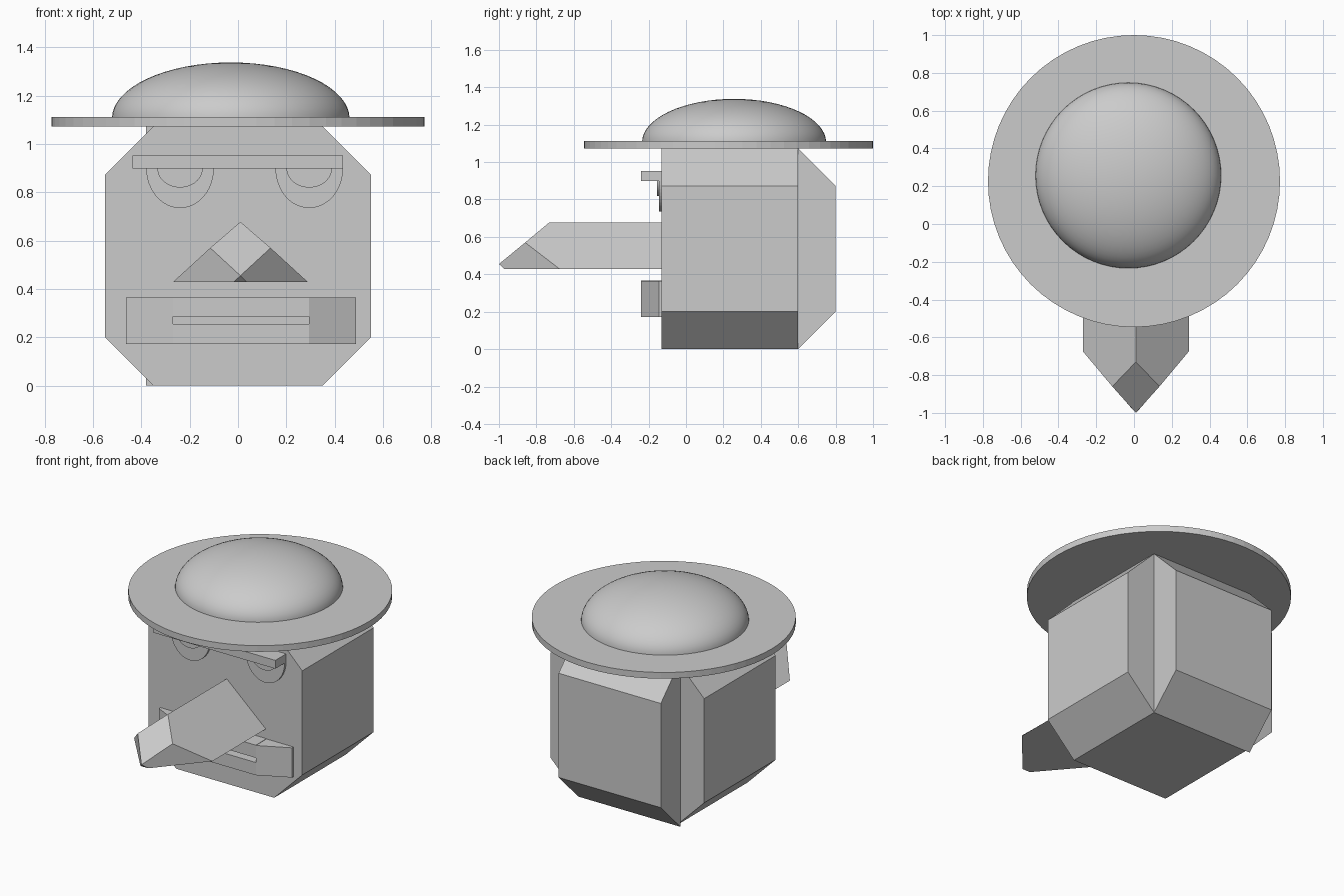
import bpy, bmesh, math

if "Cube" in bpy.data.objects:
    bpy.data.objects.remove(bpy.data.objects["Cube"])


def finish(name, bm):
    bmesh.ops.recalc_face_normals(bm, faces=bm.faces)
    me = bpy.data.meshes.new(name)
    bm.to_mesh(me)
    bm.free()
    ob = bpy.data.objects.new(name, me)
    bpy.context.collection.objects.link(ob)
    return ob


def prism(name, pts, axis, a, b):
    """Extrude a 2D profile along an axis from a to b."""
    place = {'x': lambda p, t: (t, p[0], p[1]),
             'y': lambda p, t: (p[0], t, p[1]),
             'z': lambda p, t: (p[0], p[1], t)}[axis]
    bm = bmesh.new()
    lo = [bm.verts.new(place(p, a)) for p in pts]
    hi = [bm.verts.new(place(p, b)) for p in pts]
    bm.faces.new(lo)
    bm.faces.new(hi)
    for i in range(len(pts)):
        j = (i + 1) % len(pts)
        bm.faces.new((lo[i], lo[j], hi[j], hi[i]))
    return finish(name, bm)


def rect(x0, x1, z0, z1):
    return [(x0, z0), (x1, z0), (x1, z1), (x0, z1)]


FACE = -0.13

# Head: octagonal block, with a separate bevelled slab on the back
prism("head", [(-.35, 0), (.35, 0), (.55, .2), (.55, .873),
               (.35, 1.073), (-.35, 1.073), (-.55, .873), (-.55, .2)], 'y', FACE, .6)
prism("head_back", [(.6, 0), (.8, .2), (.8, .873), (.6, 1.073)], 'x', -.38, .35)

# Hat: brim disc and flattened dome
prism("hat_brim", [(.773 * math.cos(i * math.tau / 64), .227 + .773 * math.sin(i * math.tau / 64))
                   for i in range(64)], 'z', 1.073, 1.113)
bpy.ops.mesh.primitive_uv_sphere_add(segments=64, ring_count=32, radius=1)
dome = bpy.context.object
dome.name = "hat_dome"
bm = bmesh.new()
bm.from_mesh(dome.data)
cut = bmesh.ops.bisect_plane(bm, geom=bm.verts[:] + bm.edges[:] + bm.faces[:],
                             plane_co=(0, 0, .03), plane_no=(0, 0, 1), clear_inner=True)
for v in bm.verts:
    v.co = (v.co.x * .492 - .03, v.co.y * .492 + .257, v.co.z * .232 + 1.106)
bm.to_mesh(dome.data)
bm.free()
bpy.ops.object.shade_smooth_by_angle(angle=math.radians(40))

# Eyes: half-round lids with a smaller half disc on each
for side, cx in (("left", -.24), ("right", .295)):
    for part, rx, rz, y in (("eye", .14, .165, -.145), ("pupil", .094, .08, -.155)):
        arc = [(cx + rx * math.cos(math.pi + i * math.pi / 24),
                .9 + rz * math.sin(math.pi + i * math.pi / 24)) for i in range(25)]
        prism(f"{side}_{part}", arc, 'y', FACE, y)

# Brow bar
prism("brow", rect(-.437, .435, .898, .952), 'y', -.24, FACE)

# Nose: ridged wedge with a faceted tip
nose = bmesh.new()
C = .01
right_half = [(.28, FACE, .428), (.28, -.675, .428), (.125, -.86, .57), (.028, -.97, .428)]
ridge = [(C, FACE, .678), (C, -.73, .678), (C, -1, .455)]
for x, y, z in right_half:
    for s in (-1, 1):
        nose.verts.new((C + s * x, y, z))
for p in ridge:
    nose.verts.new(p)
bmesh.ops.convex_hull(nose, input=nose.verts[:])
bmesh.ops.dissolve_limit(nose, angle_limit=math.radians(4), verts=nose.verts[:], edges=nose.edges[:])
finish("nose", nose)

# Mouth: two lips with a slit between, and tapered cheeks on each end
prism("upper_lip", rect(-.27, .295, .285, .367), 'y', -.24, FACE)
prism("lower_lip", rect(-.27, .295, .173, .255), 'y', -.24, FACE)
for side, x0, x1 in (("left", -.27, -.463), ("right", .295, .488)):
    prism(f"{side}_mouth_end", [(x0, FACE), (x0, -.24), (x1, -.145), (x1, FACE)], 'z', .173, .365)
